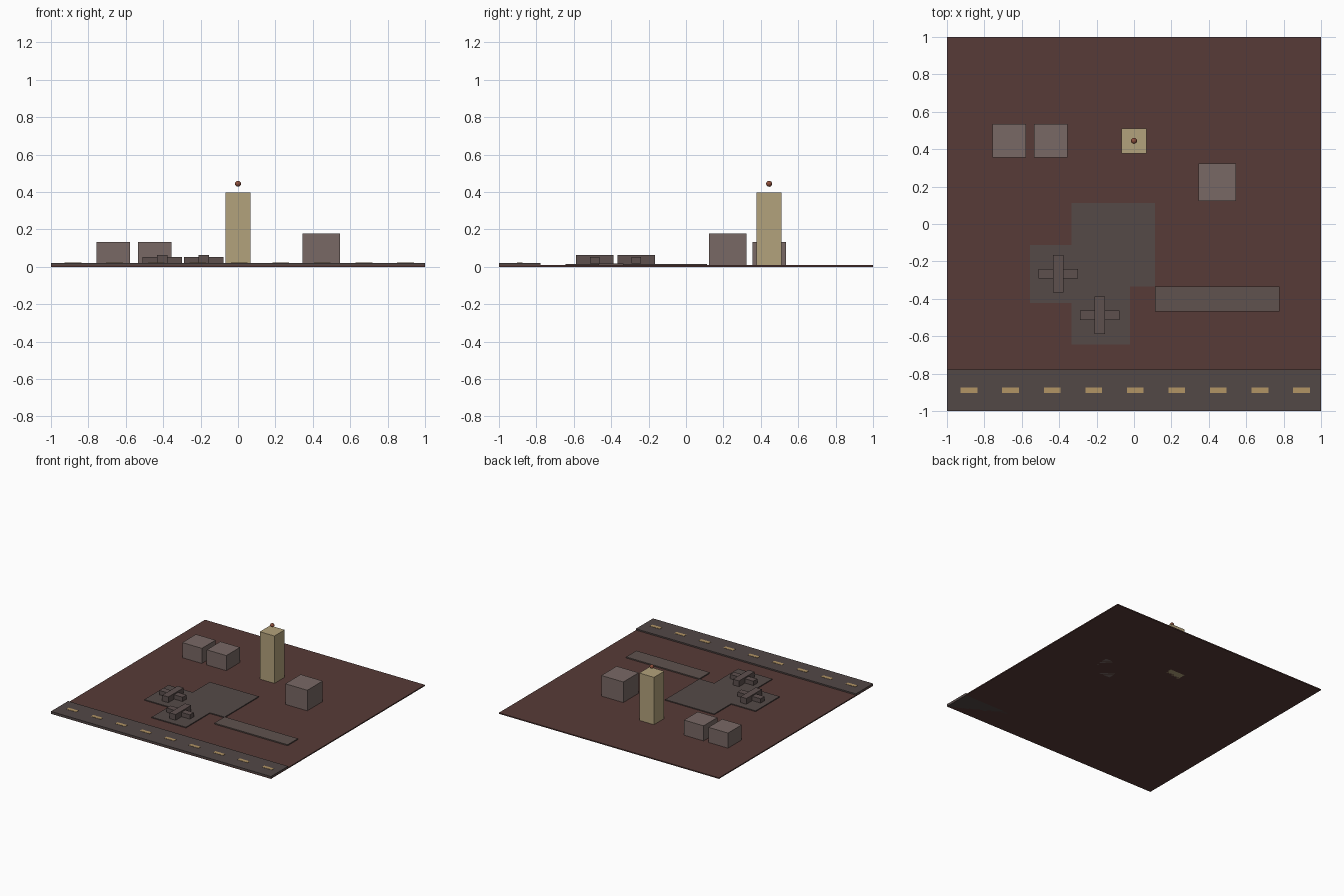
import bpy, bmesh

if "Cube" in bpy.data.objects:
    bpy.data.objects.remove(bpy.data.objects["Cube"])

U = 1 / 45  # layout unit: the ground is 90 x 90 units


def material(name, rgb):
    m = bpy.data.materials.new(name)
    m.diffuse_color = (*rgb, 1)
    m.use_nodes = True
    m.node_tree.nodes["Principled BSDF"].inputs["Base Color"].default_value = m.diffuse_color
    return m


GROUND = material("red_earth", (0.095, 0.043, 0.038))
ROAD = material("asphalt", (0.085, 0.065, 0.062))
APRON = material("concrete", (0.090, 0.068, 0.064))
STRIP = material("pale_concrete", (0.115, 0.085, 0.077))
PAINT = material("road_paint", (0.45, 0.30, 0.13))
WALL = material("grey_wall", (0.19, 0.14, 0.13))
TOWER = material("sand_wall", (0.45, 0.36, 0.20))
PLANE = material("aircraft_grey", (0.11, 0.080, 0.076))
BEACON = material("beacon_red", (0.27, 0.08, 0.045))


def finish(name, bm, mat):
    me = bpy.data.meshes.new(name)
    bm.to_mesh(me)
    bm.free()
    me.materials.append(mat)
    ob = bpy.data.objects.new(name, me)
    bpy.context.collection.objects.link(ob)
    return ob


def box(name, cx, cy, sx, sy, z0, z1, mat):
    """Box with plan position and size in layout units, heights in scene units."""
    bm = bmesh.new()
    bmesh.ops.create_cube(bm, size=1)
    bmesh.ops.scale(bm, vec=(sx * U, sy * U, z1 - z0), verts=bm.verts)
    bmesh.ops.translate(bm, vec=(cx * U, cy * U, (z0 + z1) / 2), verts=bm.verts)
    return finish(name, bm, mat)


def slab(name, outline, z0, z1, mat):
    """Extruded plan outline."""
    bm = bmesh.new()
    face = bm.faces.new([bm.verts.new((x * U, y * U, z0)) for x, y in outline])
    top = bmesh.ops.extrude_face_region(bm, geom=[face], use_keep_orig=True)["geom"]
    verts = [g for g in top if isinstance(g, bmesh.types.BMVert)]
    bmesh.ops.translate(bm, vec=(0, 0, z1 - z0), verts=verts)
    bmesh.ops.recalc_face_normals(bm, faces=bm.faces)
    return finish(name, bm, mat)


# Ground and front runway with its dashed centre line
box("ground", 0, 0, 90, 90, 0, 0.009, GROUND)
box("runway", 0, -40, 90, 10, 0, 0.020, ROAD)
for i in range(9):
    box(f"runway_dash_{i + 1}", -39.7 + 10 * i, -40, 4, 1.3, 0.018, 0.022, PAINT)

# Parking apron with two aircraft stands, and the taxi strip beside it
slab("apron", [(-15, 5), (-15, -5), (-25, -5), (-25, -19), (-15, -19), (-15, -29),
               (-1, -29), (-1, -15), (5, -15), (5, 5)], 0.004, 0.016, APRON)
box("taxi_strip", 20, -18, 30, 6, 0.004, 0.018, STRIP)

# Blocky aircraft: fuselage crossed by a wing
for i, (x, y) in enumerate([(-18.2, -12), (-8.2, -22)], 1):
    box(f"aircraft_{i}_fuselage", x, y, 2.5, 9, 0.016, 0.063, PLANE)
    box(f"aircraft_{i}_wing", x, y, 9.5, 2.3, 0.018, 0.053, PLANE)

# Hangars and terminal
for i, x in enumerate((-30, -20), 1):
    box(f"hangar_{i}", x, 20, 8, 8, 0, 0.133, WALL)
box("terminal", 20, 10, 9, 9, 0, 0.178, WALL)

# Control tower with a beacon floating above it
box("control_tower", 0, 20, 6, 6, 0, 0.398, TOWER)
bm = bmesh.new()
bmesh.ops.create_uvsphere(bm, u_segments=16, v_segments=10, radius=0.016)
beacon = finish("beacon", bm, BEACON)
beacon.location = (0, 20 * U, 0.444)
